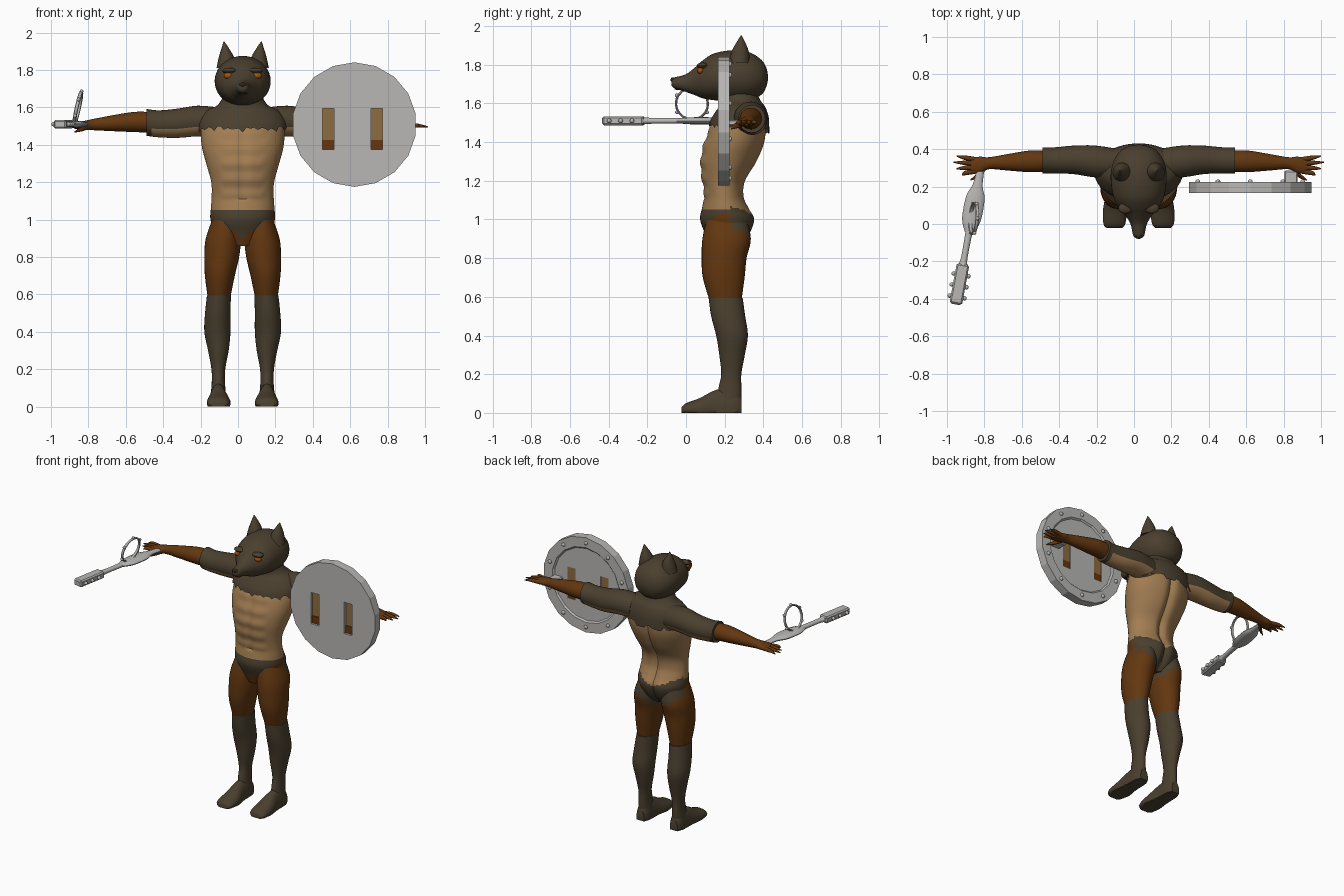
import bpy, bmesh, math, random
from mathutils import Vector, Matrix

random.seed(4)
if "Cube" in bpy.data.objects:
    bpy.data.objects.remove(bpy.data.objects["Cube"])
MID = Vector((0.025, 0, 0))  # centre line of the figure


def material(name, r, g, b):
    m = bpy.data.materials.new(name)
    m.use_nodes = True
    m.diffuse_color = (r, g, b, 1)
    m.node_tree.nodes["Principled BSDF"].inputs["Base Color"].default_value = (r, g, b, 1)
    return m


FUR = material("dark fur", 0.068, 0.05, 0.028)
SKIN = material("tan skin", 0.36, 0.205, 0.085)
BROWN = material("rust brown", 0.125, 0.038, 0.005)
METAL = material("grey metal", 0.48, 0.475, 0.46)
LEATHER = material("strap leather", 0.27, 0.15, 0.055)
EYE = material("amber", 0.38, 0.085, 0.004)
NOSE = material("nose black", 0.025, 0.018, 0.012)


def finish(name, bm, mats, rule=None, smooth=True):
    bmesh.ops.recalc_face_normals(bm, faces=bm.faces[:])
    bm.normal_update()
    if rule:
        for f in bm.faces:
            f.material_index = rule(f.calc_center_median(), f.normal)
    me = bpy.data.meshes.new(name)
    bm.to_mesh(me)
    bm.free()
    ob = bpy.data.objects.new(name, me)
    bpy.context.collection.objects.link(ob)
    for m in mats:
        me.materials.append(m)
    if smooth:
        bpy.ops.object.select_all(action="DESELECT")
        ob.select_set(True)
        bpy.context.view_layer.objects.active = ob
        bpy.ops.object.shade_smooth_by_angle(angle=math.radians(40))
    return ob


def spline(rings, steps):
    out = []
    for i in range(len(rings) - 1):
        p = [Vector(rings[max(0, min(len(rings) - 1, i + k))]) for k in (-1, 0, 1, 2)]
        for s in range(steps):
            t = s / steps
            a, b = (p[2] - p[0]) / 2, (p[3] - p[1]) / 2
            d = p[2] - p[1]
            out.append(p[1] + a * t + (3 * d - 2 * a - b) * t * t + (a + b - 2 * d) * t ** 3)
    return out + [Vector(rings[-1])]


# Rings are (position on axis, centre 1, centre 2, radius 1, radius 2)
def loft(name, rings, axis, mats, rule=None, seg=32, steps=4, side=1, deform=None, caps=True, matrix=None):
    bm = bmesh.new()
    loops = []
    for t, a, b, ra, rb in spline(rings, steps):
        loop = []
        for i in range(seg):
            w = 2 * math.pi * i / seg
            u, v = a + ra * math.cos(w), b + rb * math.sin(w)
            co = Vector({"x": (t, u, v), "y": (u, t, v), "z": (u, v, t)}[axis])
            if deform:
                co = deform(co)
            co.x *= side
            loop.append(bm.verts.new(matrix @ co if matrix else co + MID))
        loops.append(loop)
    for p, q in zip(loops, loops[1:]):
        for i in range(seg):
            j = (i + 1) % seg
            bm.faces.new((p[i], p[j], q[j], q[i]))
    if caps:
        bm.faces.new(loops[0])
        bm.faces.new(loops[-1])
    return finish(name, bm, mats, rule)


def ball(name, pos, size, mat, matrix=Matrix()):
    bm = bmesh.new()
    m = matrix @ Matrix.Translation(pos) @ Matrix.Diagonal((*size, 1))
    bmesh.ops.create_uvsphere(bm, u_segments=14, v_segments=8, radius=1, matrix=m)
    return finish(name, bm, [mat])


def box(name, pos, size, mat, matrix=Matrix(), bevel=0.0):
    bm = bmesh.new()
    m = matrix @ Matrix.Translation(pos) @ Matrix.Diagonal((*size, 1))
    bmesh.ops.create_cube(bm, size=1, matrix=m)
    if bevel:
        bmesh.ops.bevel(bm, geom=bm.edges[:], offset=bevel, segments=1, affect="EDGES")
    return finish(name, bm, [mat], smooth=False)


# Torso with belly line, abdominal creases and spine groove
def muscle(co):
    x, y, z = co
    groove = 0.012 * math.exp(-(x / 0.022) ** 2)
    if y < 0.17 and 1.1 < z < 1.5:
        co.y += groove + 0.004 * math.cos(z * 75) * (abs(x) < 0.11)
    elif y > 0.25:
        co.y -= 2 * groove
    return co


def brief_rule(c, n):
    x = abs(c.x - MID.x)
    back = c.y > 0.23
    if c.z < (0.81 if back else 0.9) + 0.75 * x:
        return 2
    top = 1.0 + 0.4 * x if back else 1.05
    return 0 if c.z < top else 1


loft("torso", [(0.86, 0, 0.2, 0.07, 0.08), (0.92, 0, 0.215, 0.145, 0.115), (1.0, 0, 0.215, 0.172, 0.142),
               (1.06, 0, 0.205, 0.17, 0.122), (1.12, 0, 0.197, 0.166, 0.105), (1.2, 0, 0.195, 0.168, 0.115),
               (1.3, 0, 0.22, 0.195, 0.148), (1.4, 0, 0.25, 0.22, 0.158), (1.5, 0, 0.275, 0.22, 0.14),
               (1.57, 0, 0.29, 0.19, 0.11), (1.62, 0, 0.28, 0.11, 0.08)],
     "z", [FUR, SKIN, BROWN], brief_rule, seg=64, steps=6, deform=muscle)


# Fur mantle with ragged hem
def ragged(co):
    if co.z < 1.501:
        co.z -= random.uniform(0, 0.035) + (0.025 if co.y > 0.3 else 0)
    return co


loft("fur_mantle", [(1.5, 0, 0.275, 0.236, 0.156), (1.54, 0, 0.283, 0.225, 0.142), (1.585, 0, 0.29, 0.19, 0.118),
                    (1.615, 0, 0.285, 0.13, 0.1), (1.69, 0, 0.26, 0.09, 0.09)],
     "z", [FUR], seg=72, steps=3, deform=ragged, caps=False)


def flat_sole(co):
    co.z = max(co.z, 0)
    return co


for side, word in ((1, "left"), (-1, "right")):
    # Legs and feet
    loft(word + "_thigh", [(1.02, 0.085, 0.21, 0.07, 0.1), (0.9, 0.103, 0.21, 0.094, 0.125),
                           (0.8, 0.112, 0.197, 0.093, 0.116), (0.7, 0.122, 0.195, 0.08, 0.108),
                           (0.57, 0.127, 0.205, 0.058, 0.08)],
         "z", [FUR, FUR, BROWN], brief_rule, steps=6, side=side)
    loft(word + "_shin", [(0.595, 0.127, 0.205, 0.064, 0.088), (0.5, 0.133, 0.218, 0.068, 0.088),
                          (0.4, 0.135, 0.238, 0.07, 0.082), (0.3, 0.13, 0.238, 0.055, 0.066),
                          (0.2, 0.13, 0.234, 0.037, 0.052), (0.12, 0.13, 0.227, 0.036, 0.06),
                          (0.03, 0.13, 0.225, 0.045, 0.06)], "z", [FUR], side=side)
    loft(word + "_foot", [(-0.022, 0.13, 0.012, 0.04, 0.018), (0, 0.13, 0.018, 0.058, 0.032),
                          (0.07, 0.128, 0.02, 0.063, 0.056), (0.16, 0.13, 0.02, 0.048, 0.1),
                          (0.25, 0.13, 0.02, 0.044, 0.1), (0.287, 0.13, 0.02, 0.03, 0.06)],
         "y", [FUR], side=side, deform=flat_sole)
    # Arms: fur on top, bare underneath
    loft(word + "_upper_arm", [(0.13, 0.325, 1.52, 0.08, 0.08), (0.24, 0.335, 1.527, 0.085, 0.082),
                               (0.35, 0.343, 1.515, 0.076, 0.078), (0.45, 0.34, 1.512, 0.07, 0.072),
                               (0.515, 0.34, 1.52, 0.07, 0.072)],
         "x", [FUR, SKIN], lambda c, n: int(n.z < -0.4 and abs(c.x - MID.x) < 0.49), side=side)
    loft(word + "_forearm", [(0.49, 0.335, 1.52, 0.055, 0.055), (0.58, 0.335, 1.522, 0.058, 0.054),
                             (0.7, 0.33, 1.515, 0.044, 0.042), (0.8, 0.325, 1.508, 0.032, 0.03),
                             (0.85, 0.315, 1.503, 0.045, 0.024), (0.9, 0.312, 1.5, 0.04, 0.015)],
         "x", [BROWN], side=side)
    # Splayed clawed fingers and thumb
    for k in range(4):
        y, tip = 0.282 + 0.021 * k, 0.262 + 0.034 * k
        end = (0.945, 0.975, 0.99, 0.975)[k]
        loft(f"{word}_finger_{k + 1}", [(0.87, y, 1.5, 0.013, 0.014), (0.93, (y + tip) / 2, 1.503, 0.012, 0.012),
                                        (end, tip, 1.496, 0.003, 0.003)], "x", [BROWN], seg=10, side=side)
    loft(word + "_thumb", [(0.82, 0.3, 1.5, 0.016, 0.016), (0.86, 0.26, 1.485, 0.014, 0.014),
                           (0.9, 0.235, 1.468, 0.003, 0.003)], "x", [BROWN], seg=10, side=side)
    # Ears and eyes
    loft(word + "_ear", [(1.81, 0.085, 0.275, 0.055, 0.055), (1.87, 0.087, 0.28, 0.04, 0.044),
                         (1.92, 0.094, 0.284, 0.018, 0.02), (1.952, 0.1, 0.286, 0.002, 0.002)],
         "z", [FUR], seg=16, side=side)
    ball(word + "_eye", MID + Vector((0.076 * side, 0.075, 1.77)), (0.026, 0.017, 0.018), EYE)
    ball(word + "_brow", MID + Vector((0.07 * side, 0.085, 1.795)), (0.04, 0.03, 0.016), FUR)

# Head tapering into a snout
loft("head", [(-0.075, 0, 1.708, 0.016, 0.015), (-0.06, 0, 1.706, 0.03, 0.028), (0, 0, 1.705, 0.044, 0.046),
              (0.05, 0, 1.715, 0.074, 0.074), (0.09, 0, 1.725, 0.108, 0.1), (0.15, 0, 1.738, 0.137, 0.122),
              (0.25, 0, 1.74, 0.15, 0.135), (0.33, 0, 1.738, 0.137, 0.125), (0.39, 0, 1.735, 0.1, 0.09),
              (0.415, 0, 1.735, 0.055, 0.05), (0.424, 0, 1.735, 0.01, 0.01)], "y", [FUR], seg=40)
ball("nose", MID + Vector((0, -0.066, 1.722)), (0.02, 0.014, 0.013), NOSE)
ball("mouth", MID + Vector((0, -0.035, 1.675)), (0.026, 0.025, 0.006), NOSE)

# Round shield: recessed back, two slots holding straps
SHIELD = Vector((0.622, 0.195, 1.508))
bm = bmesh.new()
turn = Matrix.Translation(SHIELD) @ Matrix.Rotation(math.pi / 2, 4, "X")
bmesh.ops.create_cone(bm, cap_ends=True, segments=18, radius1=0.333, radius2=0.333, depth=0.06, matrix=turn)
bm.normal_update()
back = [f for f in bm.faces if f.normal.y > 0.9]
bmesh.ops.inset_region(bm, faces=back, thickness=0.07, depth=0)
bmesh.ops.inset_region(bm, faces=back, thickness=0.01, depth=-0.01)
shield = finish("shield", bm, [METAL], smooth=False)
for k, x in enumerate((0.483, 0.742)):
    cutter = box(f"slot_cutter_{k + 1}", (x, 0.195, 1.485), (0.062, 0.2, 0.22), METAL)
    mod = shield.modifiers.new("slot", "BOOLEAN")
    mod.operation, mod.solver, mod.object = "DIFFERENCE", "EXACT", cutter
    bpy.context.view_layer.objects.active = shield
    bpy.ops.object.modifier_apply(modifier="slot")
    bpy.data.objects.remove(cutter)
    box(f"strap_{k + 1}", (x, 0.198, 1.51), (0.064, 0.028, 0.17), LEATHER)
    box(f"strap_end_{k + 1}", (x, 0.196, 1.4), (0.064, 0.034, 0.052), BROWN)
for k in range(10):
    w = 2 * math.pi * (k + 0.5) / 10
    ball(f"shield_rivet_{k + 1}", SHIELD + Vector((0.295 * math.cos(w), 0.032, 0.295 * math.sin(w))),
         (0.013, 0.011, 0.013), METAL)
box("shield_grip", (0.84, 0.25, 1.5), (0.07, 0.07, 0.03), METAL, bevel=0.006)

# Hand weapon, built along its own axis and turned into the hand
AIM = Matrix.Translation((-0.837, 0.2, 1.51)) @ Matrix.Rotation(-0.183, 4, "Z")
box("weapon_head", (0, -0.53, 0), (0.068, 0.215, 0.046), METAL, AIM, 0.008)
box("weapon_muzzle", (0, -0.635, 0), (0.045, 0.012, 0.03), METAL, AIM)
loft("weapon_shaft", [(-0.43, 0, 0, 0.026, 0.02), (-0.38, 0, 0, 0.017, 0.015), (-0.2, 0, 0, 0.02, 0.015)],
     "y", [METAL], seg=12, matrix=AIM)
loft("weapon_body", [(-0.25, 0, 0, 0.022, 0.012), (-0.18, 0, 0, 0.05, 0.018), (-0.06, 0, 0, 0.05, 0.018),
                     (0.01, 0, 0, 0.026, 0.014), (0.1, 0, -0.005, 0.02, 0.013)],
     "y", [METAL], seg=12, matrix=AIM)
for k in range(6):
    ball(f"weapon_stud_{k + 1}", ((k % 2 * 2 - 1) * 0.04, -0.6 + 0.06 * (k // 2), 0), (0.012,) * 3, METAL, AIM)

# Tilted sight ring with knobs
RING = AIM @ Matrix.Translation((0.012, -0.17, 0.088)) @ Matrix.Rotation(0.22, 4, "Y") @ Matrix.Rotation(0.1, 4, "Z")
bm = bmesh.new()
count, cross = 20, 8
rows = []
for i in range(count):
    w = 2 * math.pi * i / count
    out = Vector((0, math.cos(w), math.sin(w)))
    rows.append([bm.verts.new(RING @ (out * (0.083 + 0.006 * math.cos(v)) + Vector((0.01 * math.sin(v), 0, 0))))
                 for v in (2 * math.pi * j / cross for j in range(cross))])
for i in range(count):
    for j in range(cross):
        p, q, n = rows[i], rows[(i + 1) % count], (j + 1) % cross
        bm.faces.new((p[j], p[n], q[n], q[j]))
finish("sight_ring", bm, [METAL])
for k in range(6):
    w = math.pi * k / 3 + 0.5
    ball(f"ring_knob_{k + 1}", (0, 0.09 * math.cos(w), 0.09 * math.sin(w)), (0.01,) * 3, METAL, RING)
